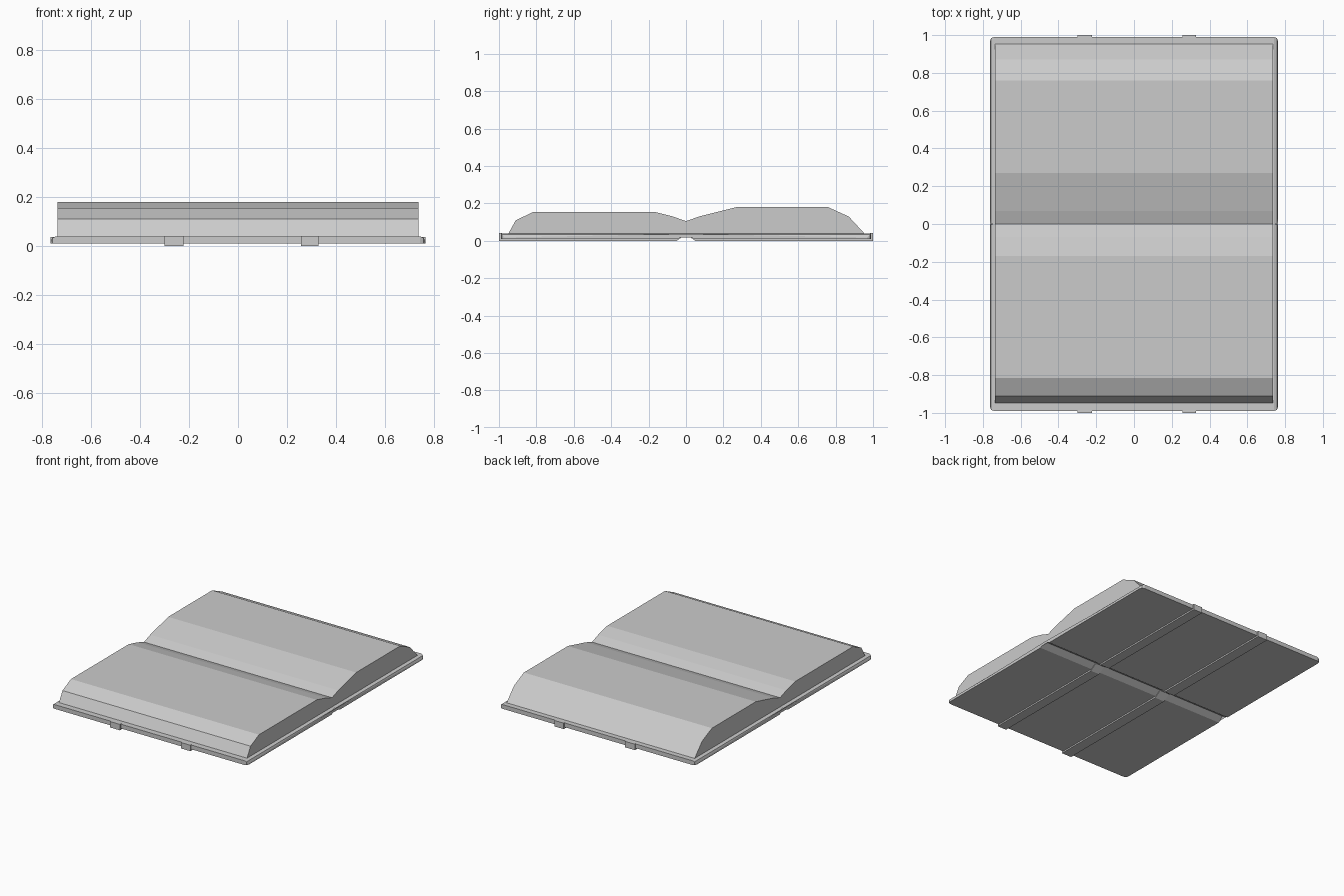
import bpy, bmesh

if "Cube" in bpy.data.objects:
    bpy.data.objects.remove(bpy.data.objects["Cube"])


def extrude_profile(name, profile, x0, x1):
    """Solid made from a (y, z) outline swept from x0 to x1."""
    bm = bmesh.new()
    face = bm.faces.new([bm.verts.new((x0, y, z)) for y, z in profile])
    ext = bmesh.ops.extrude_face_region(bm, geom=[face])
    moved = [g for g in ext["geom"] if isinstance(g, bmesh.types.BMVert)]
    bmesh.ops.translate(bm, verts=moved, vec=(x1 - x0, 0, 0))
    bmesh.ops.recalc_face_normals(bm, faces=bm.faces)
    # cut the end faces cleanly where the outline is concave
    bmesh.ops.triangulate(bm, faces=[f for f in bm.faces if len(f.verts) > 4])
    mesh = bpy.data.meshes.new(name)
    bm.to_mesh(mesh)
    bm.free()
    obj = bpy.data.objects.new(name, mesh)
    bpy.context.collection.objects.link(obj)
    return obj


def chamfer_corners(obj, y_end, size):
    """Cut the upright outer corner edges."""
    bm = bmesh.new()
    bm.from_mesh(obj.data)
    edges = [e for e in bm.edges
             if all(abs(abs(v.co.y) - y_end) < 1e-4 for v in e.verts)
             and abs(e.verts[0].co.x - e.verts[1].co.x) < 1e-4]
    bmesh.ops.bevel(bm, geom=edges, offset=size, segments=2, profile=0.5,
                    affect='EDGES')
    bm.to_mesh(obj.data)
    bm.free()


# Open page block, with a thinner front half and a thicker back half
pages = [(-0.95, 0.038), (-0.91, 0.11), (-0.815, 0.155), (-0.17, 0.155),
         (-0.07, 0.13), (0, 0.105), (0.07, 0.13), (0.27, 0.18),
         (0.76, 0.18), (0.87, 0.13), (0.955, 0.038)]
extrude_profile("page_block", pages, -0.735, 0.735)

# Cover with a V-shaped fold under the spine
cover_half = [(0.99, 0.04), (0.99, 0.01), (0.045, 0.01)]
cover = (cover_half + [(0, 0.037)]
         + [(-y, z) for y, z in reversed(cover_half)])
chamfer_corners(extrude_profile("cover", cover, -0.763, 0.763), 0.99, 0.022)

# Two straps wrapping the underside and both ends of the cover
strap_half = [(0.985, 0.042), (1.0, 0.042), (1.0, 0.0), (0.05, 0.0)]
inner_half = [(0.045, 0.012), (0.985, 0.012)]
strap = (strap_half + [(0, 0.034)]
         + [(-y, z) for y, z in reversed(strap_half)]
         + [(-y, z) for y, z in reversed(inner_half)]
         + [(0, 0.039)] + inner_half)
for side, x0, x1 in (("left", -0.30, -0.223), ("right", 0.256, 0.327)):
    extrude_profile("strap_" + side, strap, x0, x1)
